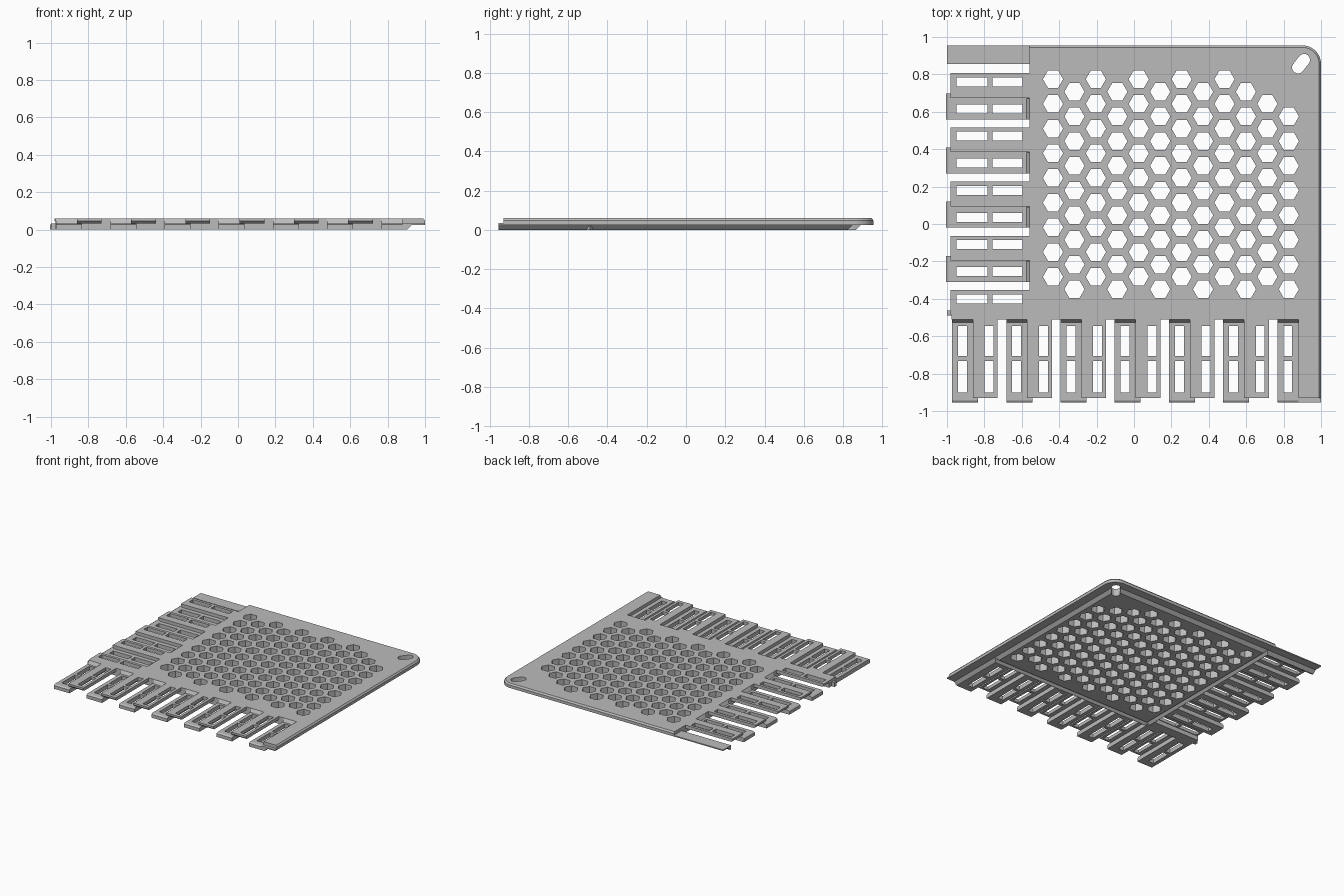
import bpy, bmesh
from math import sin, cos, pi, radians
from mathutils import Vector

cube = bpy.data.objects.get("Cube")
if cube:
    bpy.data.objects.remove(cube, do_unlink=True)

grey = bpy.data.materials.new("light grey plastic")
grey.use_nodes = True
grey.diffuse_color = (0.5, 0.5, 0.5, 1)
grey.node_tree.nodes["Principled BSDF"].inputs["Base Color"].default_value = (0.5, 0.5, 0.5, 1)

TOP, SPLIT, LIP = 0.06, 0.034, 0.025      # plate top, level between layers, rim underside
LEFT, FRONT = -0.56, -0.51                # plate edges that carry the fingers
PITCH = 0.29                              # distance between matching fingers


def front_map(u, v, z):
    return Vector((u, FRONT - v, z))


def left_map(u, v, z):
    return Vector((LEFT - v, u, z))


def finish(name, bm):
    bmesh.ops.recalc_face_normals(bm, faces=bm.faces)
    mesh = bpy.data.meshes.new(name)
    bm.to_mesh(mesh)
    bm.free()
    mesh.materials.append(grey)
    obj = bpy.data.objects.new(name, mesh)
    bpy.context.collection.objects.link(obj)
    return obj


def loft(bm, rings):
    """Closed solid through rings of equal length."""
    loops = [[bm.verts.new(p) for p in ring] for ring in rings]
    n = len(loops[0])
    for a, b in zip(loops, loops[1:]):
        for i in range(n):
            j = (i + 1) % n
            bm.faces.new((a[i], a[j], b[j], b[i]))
    bm.faces.new(loops[0])
    bm.faces.new(loops[-1])


def along_u(bm, place, profile, u0, u1):
    """Profile of (v, z) swept across a finger's width."""
    loft(bm, [[place(u, v, z) for v, z in profile] for u in (u0, u1)])


def along_v(bm, place, profile, v0, v1):
    """Profile of (u, z) swept outwards from the plate."""
    loft(bm, [[place(u, v, z) for u, z in profile] for v in (v0, v1)])


def finger(bm, place, c, upper):
    """Flat finger with two slots, a bevelled tip and a sloping root."""
    u0, u1 = (c - 0.086, c + 0.046) if upper else (c - 0.055, c + 0.084)
    z0, z1 = (SPLIT, TOP) if upper else (0, SPLIT)
    tip = 0.42 if upper else 0.445
    us = [u0, c - 0.024, c + 0.024, u1]
    vs = [0, 0.035, 0.197, 0.222, 0.39, tip - 0.012]
    grid = [[bm.verts.new(place(u, v, z0)) for v in vs] for u in us]
    cells = []
    for i in range(3):
        for j in range(5):
            if not (i == 1 and j in (1, 3)):
                cells.append(bm.faces.new((grid[i][j], grid[i + 1][j],
                                           grid[i + 1][j + 1], grid[i][j + 1])))
    made = bmesh.ops.extrude_face_region(bm, geom=cells, use_keep_orig=True)["geom"]
    bmesh.ops.translate(bm, vec=(0, 0, z1 - z0),
                        verts=[g for g in made if isinstance(g, bmesh.types.BMVert)])
    back = tip - 0.012
    if upper:
        along_u(bm, place, [(back, z0), (tip, z0 + 0.011), (tip, z1), (back, z1)], u0, u1)
    else:
        along_u(bm, place, [(back, z0), (tip, z0), (tip, z1 - 0.008), (back, z1)], u0, u1)
        along_u(bm, place, [(0, z1), (0.016, z1), (0.006, TOP - 0.01), (0, TOP)],
                u0, u0 + 0.112)


# Main plate with an overhanging rim and one rounded corner
def outline(z, x, y, r):
    arc = [(x - r + r * cos(a), y - r + r * sin(a), z)
           for a in (pi / 2 * i / 12 for i in range(13))]
    return [(LEFT, FRONT, z), (x, FRONT, z)] + arc + [(LEFT, y, z)]


bm = bmesh.new()
loft(bm, [outline(0, 0.905, 0.865, 0.03), outline(LIP, 0.93, 0.89, 0.05),
          outline(LIP, 1.0, 0.955, 0.1), outline(0.048, 1.0, 0.955, 0.1),
          outline(TOP, 0.99, 0.945, 0.092)])
plate = finish("main_plate", bm)

# Cutter: hexagon holes, hanging hole and fold grooves
bm = bmesh.new()


def hole(points):
    loft(bm, [[(x, y, z) for x, y in points] for z in (-0.1, 0.2)])


for col in range(12):
    x = -0.433 + col * 0.1146
    for row in range(1 if col > 9 else 0, 9):
        y = 0.774 - row * 0.132 - (col % 2) * 0.067
        hole([(x + 0.054 * cos(k * pi / 3), y + 0.054 * sin(k * pi / 3)) for k in range(6)])

tilt = radians(52)
capsule = []
for k in range(18):
    a = tilt - pi / 2 + pi * (k if k < 9 else k - 1) / 8
    side = 0.026 if k < 9 else -0.026
    capsule.append((0.893 + side * cos(tilt) + 0.032 * cos(a),
                    0.857 + side * sin(tilt) + 0.032 * sin(a)))
hole(capsule)
holes = finish("hole_cutter", bm)

bm = bmesh.new()
along_u(bm, front_map, [(0.0, -0.002), (-0.022, 0.022), (-0.044, -0.002)], -0.54, 1.1)
front_groove = finish("front_groove_cutter", bm)
bm = bmesh.new()
along_u(bm, left_map, [(0.0, -0.002), (-0.022, 0.022), (-0.044, -0.002)], -0.49, 1.1)
left_groove = finish("left_groove_cutter", bm)

bpy.context.view_layer.objects.active = plate
for cutter in (holes, front_groove, left_groove):
    cutter.hide_render = True
    mod = plate.modifiers.new("cut", 'BOOLEAN')
    mod.operation = 'DIFFERENCE'
    mod.solver = 'EXACT'
    mod.object = cutter
    bpy.ops.object.modifier_apply(modifier=mod.name)
    bpy.data.objects.remove(cutter, do_unlink=True)

# Fingers along the front and left edges
rows = [("front", front_map, -0.918, 7, -0.775, 6),
        ("left", left_map, -0.255, 4, -0.40, 5)]
for side, place, low, low_count, high, high_count in rows:
    for layer, start, count in (("lower", low, low_count), ("upper", high, high_count)):
        bm = bmesh.new()
        for k in range(count):
            finger(bm, place, start + k * PITCH, layer == "upper")
        finish(side + "_" + layer + "_fingers", bm)


# Rim pieces that end each row of fingers
def rim(u0, foot, edge):
    return [(u0, 0), (foot, 0), (foot + 0.025, LIP), (edge, LIP), (edge, SPLIT), (u0, SPLIT)]


bm = bmesh.new()
along_v(bm, front_map, rim(0.88, 0.905, 1.0), 0, 0.445)
along_v(bm, front_map, [(0.88, SPLIT), (1.0, SPLIT), (1.0, 0.048), (0.99, TOP), (0.88, TOP)],
        0, 0.42)
finish("front_end_rim", bm)
bm = bmesh.new()
along_v(bm, left_map, rim(0.855, 0.865, 0.955), 0, 0.44)
finish("left_end_rim", bm)

# Corner web joining both rows, with the trimmed last finger
bm = bmesh.new()
along_v(bm, left_map, [(FRONT, 0), (-0.43, 0), (-0.43, TOP), (FRONT, TOP)], 0, 0.415)
along_v(bm, left_map, [(-0.49, 0), (-0.463, 0), (-0.463, SPLIT), (-0.49, SPLIT)], 0.41, 0.44)
finish("corner_web", bm)
